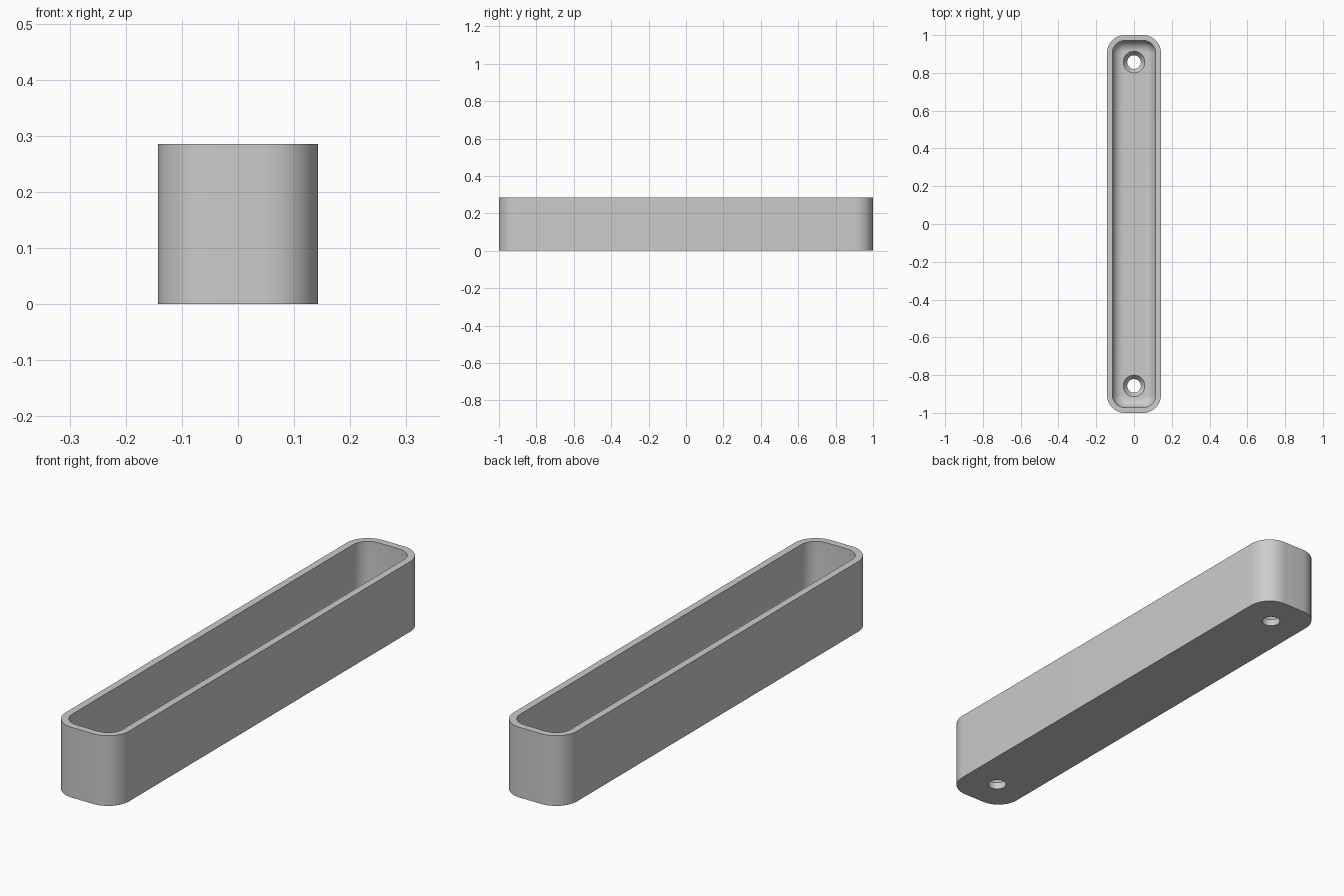
import bpy, bmesh, math

LENGTH, WIDTH, HEIGHT = 2.0, 0.286, 0.286
CORNER, WALL, FLOOR, FILLET = 0.095, 0.0286, 0.057, 0.057
HOLE_Y, HOLE_R, SINK_R = 0.857, 0.036, 0.057

cube = bpy.data.objects.get("Cube")
if cube:
    bpy.data.objects.remove(cube, do_unlink=True)

grey = bpy.data.materials.new("plain grey")
grey.use_nodes = True
grey.diffuse_color = (0.6, 0.6, 0.6, 1)
grey.node_tree.nodes["Principled BSDF"].inputs["Base Color"].default_value = (0.6, 0.6, 0.6, 1)


def rounded_loop(inset, z, steps=12):
    """Rounded rectangle, shrunk evenly by inset."""
    r = CORNER - inset
    cx, cy = WIDTH / 2 - CORNER, LENGTH / 2 - CORNER
    points = []
    for k, (sx, sy) in enumerate([(1, 1), (-1, 1), (-1, -1), (1, -1)]):
        for i in range(steps + 1):
            a = math.pi / 2 * (k + i / steps)
            points.append((sx * cx + r * math.cos(a), sy * cy + r * math.sin(a), z))
    return points


def circle_loop(y, r, z, sides=48):
    return [(r * math.cos(math.tau * i / sides), y + r * math.sin(math.tau * i / sides), z)
            for i in range(sides)]


def loft(name, loops):
    """Closed solid through a list of matching loops."""
    bm = bmesh.new()
    rings = [[bm.verts.new(p) for p in loop] for loop in loops]
    for a, b in zip(rings, rings[1:]):
        for i in range(len(a)):
            j = (i + 1) % len(a)
            bm.faces.new((a[i], a[j], b[j], b[i]))
    bm.faces.new(rings[0][::-1])
    bm.faces.new(rings[-1])
    bmesh.ops.recalc_face_normals(bm, faces=bm.faces)
    mesh = bpy.data.meshes.new(name)
    bm.to_mesh(mesh)
    bm.free()
    mesh.materials.append(grey)
    obj = bpy.data.objects.new(name, mesh)
    bpy.context.collection.objects.link(obj)
    return obj


# Open tray: outer wall, rim, inner wall, then a fillet into the floor
loops = [rounded_loop(0, 0), rounded_loop(0, HEIGHT), rounded_loop(WALL, HEIGHT)]
for i in range(11):
    a = math.pi / 2 * i / 10
    loops.append(rounded_loop(WALL + FILLET * (1 - math.cos(a)), FLOOR + FILLET * (1 - math.sin(a))))
tray = loft("tray", loops)
bpy.context.view_layer.objects.active = tray
tray.select_set(True)

# Countersunk screw holes near both ends
for side in (-1, 1):
    y = side * HOLE_Y
    cutter = loft("hole_cutter", [circle_loop(y, HOLE_R, -0.02), circle_loop(y, HOLE_R, FLOOR / 2),
                                  circle_loop(y, SINK_R, FLOOR), circle_loop(y, SINK_R, FLOOR + 0.05)])
    cutter.hide_render = True
    cut = tray.modifiers.new("screw_hole", "BOOLEAN")
    cut.operation, cut.solver, cut.object = "DIFFERENCE", "EXACT", cutter
    bpy.ops.object.modifier_apply(modifier=cut.name)
    bpy.data.objects.remove(cutter, do_unlink=True)

bpy.ops.object.shade_smooth_by_angle(angle=math.radians(30))
